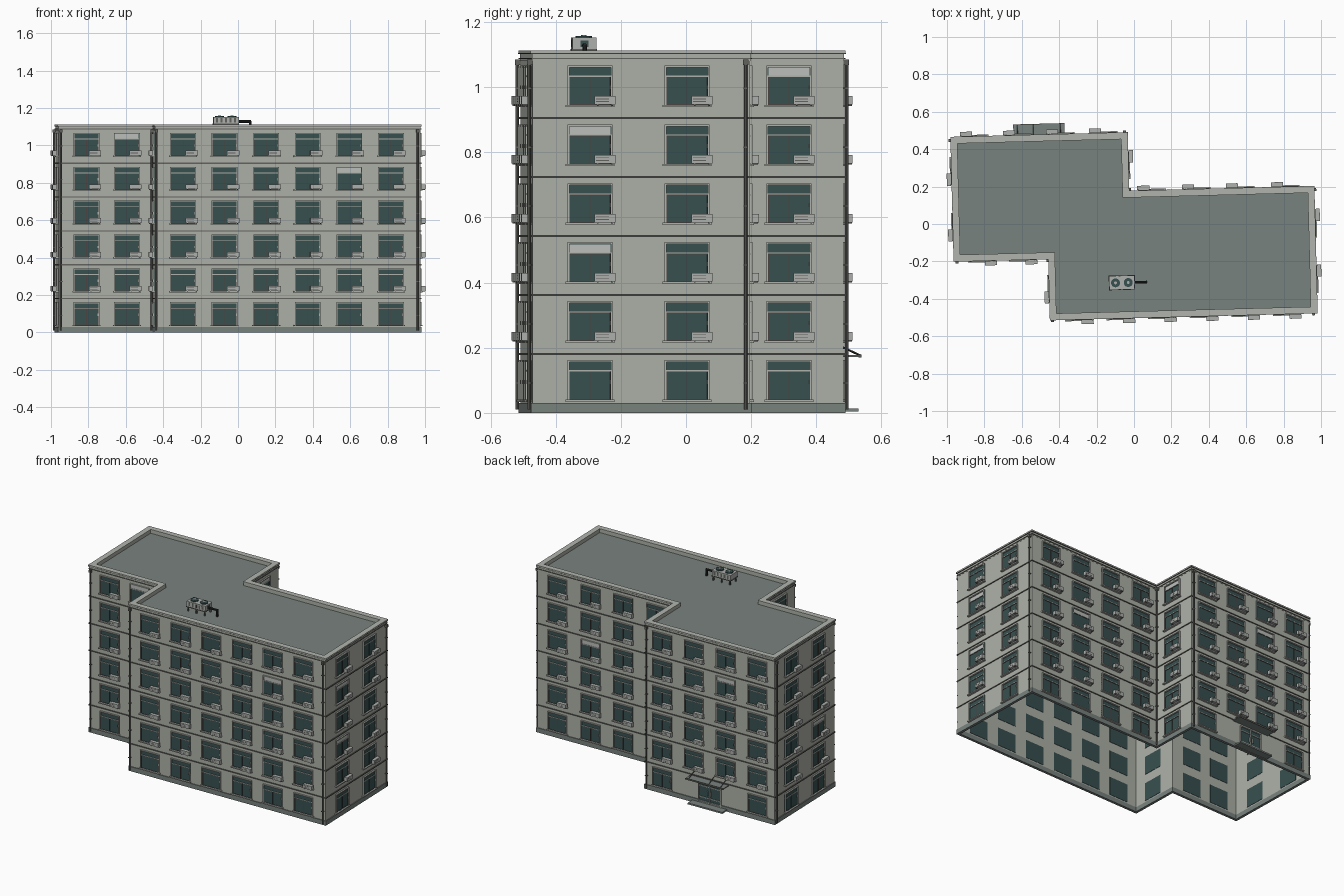
import bpy, bmesh, math
from mathutils import Matrix, Vector

if "Cube" in bpy.data.objects:
    bpy.data.objects.remove(bpy.data.objects["Cube"])

TURN = Matrix.Rotation(math.radians(1.5), 4, 'Z')
FLOOR, ROOF, TOP = 0.181, 1.086, 1.113


def material(name, rgb):
    m = bpy.data.materials.new(name)
    m.use_nodes = True
    m.diffuse_color = (*rgb, 1)
    m.node_tree.nodes["Principled BSDF"].inputs["Base Color"].default_value = (*rgb, 1)
    return m


WALL = material("wall_grey_green", (0.42, 0.44, 0.39))
ROOFING = material("roof_grey", (0.19, 0.225, 0.21))
GLASS = material("dark_teal_glass", (0.04, 0.08, 0.08))
TRIM = material("dark_trim", (0.12, 0.12, 0.11))
FRAME = material("light_frame", (0.44, 0.46, 0.42))
SASH = material("brown_sash", (0.07, 0.06, 0.055))
UNIT = material("unit_grey", (0.42, 0.44, 0.42))
BLACK = material("black", (0.02, 0.02, 0.02))
BLIND = material("pale_blind", (0.5, 0.52, 0.5))

parts = {}


def part(name, mat):
    """Mesh under construction for one named part."""
    if name not in parts:
        parts[name] = (bmesh.new(), mat)
    return parts[name][0]


def box(name, mat, frame, u, n, z):
    """Box between (low, high) pairs along a wall, out of it and up."""
    size = [b - a for a, b in (u, n, z)]
    mid = [(a + b) / 2 for a, b in (u, n, z)]
    bmesh.ops.create_cube(part(name, mat), size=1,
                          matrix=frame @ Matrix.Translation(mid) @ Matrix.Diagonal((*size, 1)))


def rod(name, mat, a, b, r, sides=8):
    a, b = Vector(a), Vector(b)
    m = Matrix.Translation((a + b) / 2) @ (b - a).to_track_quat('Z', 'Y').to_matrix().to_4x4()
    bmesh.ops.create_cone(part(name, mat), cap_ends=True, segments=sides, radius1=r, radius2=r,
                          depth=(b - a).length, matrix=m)


# Stepped floor plan, counter-clockwise from the front left corner
PLAN = [Vector(p) for p in ((-.963, -.17), (-.457, -.17), (-.457, -.497), (.963, -.497),
                            (.963, .172), (-.027, .172), (-.027, .485), (-.963, .485))]
COUNT = len(PLAN)


def edge_dir(i):
    return (PLAN[(i + 1) % COUNT] - PLAN[i % COUNT]).normalized()


def outline(d):
    """Plan moved outwards by d."""
    out = []
    for i, p in enumerate(PLAN):
        a, b = edge_dir(i - 1), edge_dir(i)
        out.append(p + d * Vector((a.y + b.y, -a.x - b.x)))
    return out


def ring(name, mat, inner, outer, z0, z1):
    """Mitred strip running round the whole plan."""
    bm = part(name, mat)
    loops = [[bm.verts.new((*p, z)) for p in outline(d)]
             for d, z in ((inner, z0), (outer, z0), (outer, z1), (inner, z1))]
    for k in range(4):
        a, b = loops[k], loops[(k + 1) % 4]
        for i in range(COUNT):
            j = (i + 1) % COUNT
            bm.faces.new((a[i], a[j], b[j], b[i]))


# Shell, plinth, floor bands, cornice and parapet
ring("outer_walls", WALL, -.01, 0, 0.01, 1.1)
ring("plinth", ROOFING, -.012, .005, 0, .03)
for level in range(1, 6):
    z = level * FLOOR
    ring("floor_bands", TRIM, -.002, .005, z - .003, z + .003)
ring("cornice_band", TRIM, -.002, .005, ROOF, ROOF + .004)
ring("parapet", WALL, -.028, .001, ROOF - .005, TOP - .008)
ring("parapet_cap", FRAME, -.03, .006, TOP - .008, TOP)
ring("parapet_drip", TRIM, -.002, .0065, TOP - .011, TOP - .008)

# Flat roof
bm = part("roof", ROOFING)
face = bm.faces.new([bm.verts.new((*p, ROOF)) for p in outline(-.009)])
bmesh.ops.solidify(bm, geom=[face], thickness=.008)


def window(frame, c, base, blind):
    z0, z1, h = base + .039, base + .16, .069
    zt = z1 - .031
    box("window_glass", GLASS, frame, (c - h, c + h), (-.012, .002), (z0, z1))
    # outer frame
    for s in (-1, 1):
        edge = sorted((c + s * h, c + s * (h - .005)))
        box("window_frames", FRAME, frame, edge, (0, .009), (z0, z1))
    box("window_frames", FRAME, frame, (c - h, c + h), (0, .009), (z1 - .004, z1 + .002))
    box("window_frames", FRAME, frame, (c - h, c + h), (0, .006), (zt - .002, zt + .002))
    box("window_sills", FRAME, frame, (c - .075, c + .075), (0, .014), (z0 - .005, z0 + .002))
    # opening sashes
    box("window_sashes", SASH, frame, (c - .0015, c + .0015), (0, .005), (z0, zt))
    for a in (-h + .005, h - .007):
        box("window_sashes", SASH, frame, (c + a, c + a + .002), (0, .005), (z0, zt))
    for z in (z0 + .002, zt - .004):
        box("window_sashes", SASH, frame, (c - h, c + h), (0, .004), (z, z + .002))
    box("window_handles", FRAME, frame, (c + h - .009, c + h - .006), (.004, .01),
        (z0 + .05, z0 + .062))
    if blind:
        box("window_blinds", BLIND, frame, (c - h + .006, c + h - .006), (.001, .003), (zt, z1 - .005))


def wall_unit(frame, c, base):
    """Small cooling unit on brackets under the right half of a window."""
    u, z = (c + .013, c + .078), (base + .042, base + .068)
    box("wall_cooling_units", UNIT, frame, u, (.009, .031), z)
    for k in range(2):
        s = z[0] + .008 + k * .008
        box("wall_unit_grilles", TRIM, frame, (u[0] + .005, u[1] - .02), (.03, .0315), (s, s + .002))
    for a in (u[0] + .008, u[1] - .012):
        box("wall_unit_brackets", TRIM, frame, (a, a + .004), (0, .029), (z[0] - .004, z[0]))


# Windows: positions along each wall, measured from its left end
ROWS = [(.148, .364), (.165,), [.15 + .2223 * k for k in range(6)], (.177, .475),
        (.148, .388, .623, .863), (.145,), (.123, .353, .583, .813), (.177, .475)]
BLINDS = {(0, 1, 5), (2, 4, 4), (3, 0, 4), (3, 0, 2), (5, 0, 5), (4, 1, 3), (6, 2, 4), (7, 1, 2)}
frames = []
for i, row in enumerate(ROWS):
    d = edge_dir(i)
    frame = Matrix(((d.x, d.y, 0, PLAN[i].x), (d.y, -d.x, 0, PLAN[i].y), (0, 0, 1, 0), (0, 0, 0, 1)))
    frames.append(frame)
    for col, c in enumerate(row):
        for level in range(6):
            if i == 6 and level == 0 and col in (1, 2):
                continue
            window(frame, c, level * FLOOR, (i, col, level) in BLINDS)
            if level:
                wall_unit(frame, c, level * FLOOR)

# Back entrance: double door, step, canopy and stays
back, mid = frames[6], .468
box("door_glass", GLASS, back, (mid - .08, mid + .08), (-.012, .002), (.02, .155))
for a in (-.083, -.003, .077):
    box("door_frame", FRAME, back, (mid + a, mid + a + .006), (0, .008), (.015, .16))
for z in (.015, .05, .125, .155):
    box("door_frame", FRAME, back, (mid - .083, mid + .083), (0, .007), (z, z + .005))
for a in (-.014, .01):
    box("door_handles", FRAME, back, (mid + a, mid + a + .004), (.006, .014), (.07, .102))
box("entrance_step", ROOFING, back, (mid - .125, mid + .125), (0, .055), (.004, .014))
box("entrance_canopy", ROOFING, back, (mid - .137, mid + .137), (0, .063), (.172, .178))
box("canopy_rim", TRIM, back, (mid - .138, mid + .138), (.061, .064), (.17, .18))
for a in (-.115, .03, .115):
    rod("canopy_stays", TRIM, back @ Vector((mid + a, 0, .206)), back @ Vector((mid + a, .06, .178)), .002, 6)

# Downpipes with wall clips and a gutter head
for i, u in ((0, .012), (2, .008), (2, 1.405), (3, .655), (1, .012), (5, .012), (7, .012), (6, .012)):
    f = frames[i]
    rod("downpipes", TRIM, f @ Vector((u, .009, .01)), f @ Vector((u, .009, 1.075)), .0055)
    box("pipe_heads", TRIM, f, (u - .008, u + .008), (0, .016), (1.068, 1.085))
    for level in range(6):
        z = level * FLOOR + .09
        box("pipe_clips", TRIM, f, (u - .007, u + .007), (0, .015), (z, z + .004))

# Rooftop cooling unit on legs, placed in its own frame
unit = Matrix.Translation((-.073, -.312, 0))
box("roof_unit", UNIT, unit, (-.068, .068), (-.037, .037), (1.118, 1.152))
box("roof_unit_base", TRIM, unit, (-.07, .07), (-.039, .039), (1.113, 1.118))
for x in (-.06, 0, .06):
    for y in (-.032, .032):
        box("roof_unit_legs", TRIM, unit, (x - .004, x + .004), (y - .004, y + .004), (ROOF, 1.115))
for s in (-1, 1):
    x = s * .034
    rod("roof_unit_fans", GLASS, unit @ Vector((x, 0, 1.15)), unit @ Vector((x, 0, 1.158)), .024, 20)
    rod("roof_unit_hubs", UNIT, unit @ Vector((x, 0, 1.157)), unit @ Vector((x, 0, 1.16)), .008, 12)
    for k in range(5):
        a = -.054 + k * .024
        y = s * .037
        box("roof_unit_grille", TRIM, unit, (a, a + .012), (y - .001, y + .001), (1.124, 1.146))
box("roof_unit_panel", GLASS, unit, (.067, .069), (-.012, .012), (1.123, 1.144))
rod("roof_unit_duct", BLACK, unit @ Vector((.066, 0, 1.128)), unit @ Vector((.135, 0, 1.128)), .007)
rod("roof_unit_duct", BLACK, unit @ Vector((.13, 0, 1.13)), unit @ Vector((.13, 0, ROOF)), .007)

# Turn every part into an object, rotated with the plan
for name, (bm, mat) in parts.items():
    bmesh.ops.transform(bm, matrix=TURN, verts=bm.verts)
    bmesh.ops.recalc_face_normals(bm, faces=bm.faces)
    mesh = bpy.data.meshes.new(name)
    bm.to_mesh(mesh)
    bm.free()
    mesh.materials.append(mat)
    bpy.context.collection.objects.link(bpy.data.objects.new(name, mesh))
